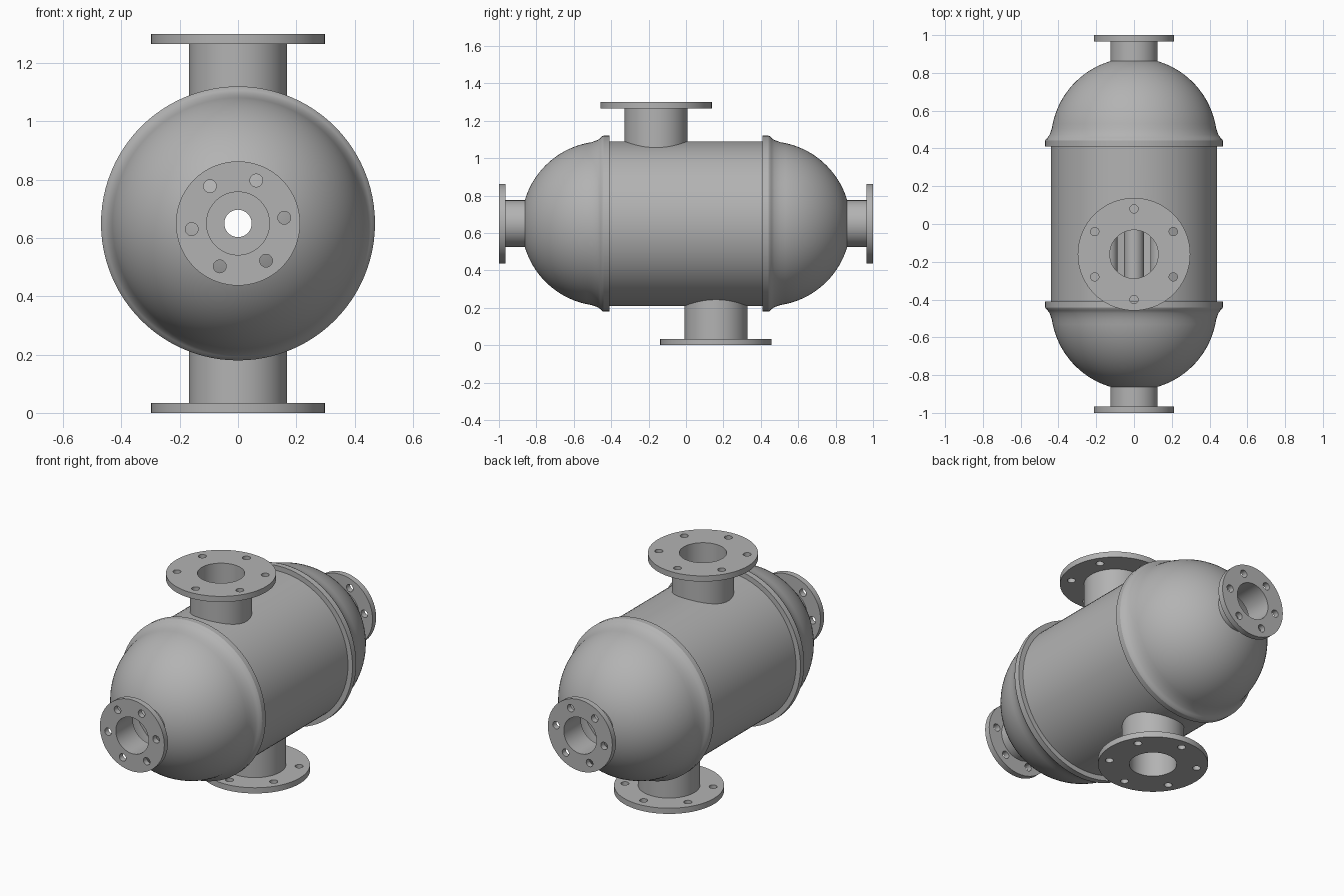
import bpy, bmesh, math
from math import sin, cos, radians, pi
from mathutils import Matrix, Vector

if "Cube" in bpy.data.objects:
    bpy.data.objects.remove(bpy.data.objects["Cube"], do_unlink=True)

steel = bpy.data.materials.new("grey_steel")
steel.use_nodes = True
steel.diffuse_color = (0.45, 0.45, 0.45, 1)
steel.node_tree.nodes["Principled BSDF"].inputs["Base Color"].default_value = (0.45, 0.45, 0.45, 1)

AXIS_Z = 0.65          # height of the vessel's long axis
SHELL_R, WALL = 0.44, 0.03
SHEET_IN, SHEET_OUT = 0.41, 0.442


def make_object(name, bm, matrix):
    """Turn a bmesh into a placed, coloured object."""
    bmesh.ops.recalc_face_normals(bm, faces=bm.faces)
    bm.transform(matrix)
    mesh = bpy.data.meshes.new(name)
    bm.to_mesh(mesh)
    bm.free()
    mesh.materials.append(steel)
    obj = bpy.data.objects.new(name, mesh)
    bpy.context.collection.objects.link(obj)
    return obj


def smooth(obj):
    obj.data.shade_smooth()
    obj.data.set_sharp_from_angle(angle=radians(30))


def lathe(name, profile, matrix, segments=72):
    """Revolve a closed (radius, height) loop around local z."""
    bm = bmesh.new()
    rings = [[bm.verts.new((r * cos(a), r * sin(a), h)) for r, h in profile]
             for a in (2 * pi * i / segments for i in range(segments))]
    n = len(profile)
    for i, ring in enumerate(rings):
        nxt = rings[(i + 1) % segments]
        for j in range(n):
            k = (j + 1) % n
            bm.faces.new((ring[j], nxt[j], nxt[k], ring[k]))
    return make_object(name, bm, matrix)


def tube(name, inner, outer, low, high, matrix, segments=72):
    return lathe(name, [(inner, low), (outer, low), (outer, high), (inner, high)], matrix, segments)


def rods(points, radius, low, high, segments=24):
    """Solid cylinders along local z, used for drilling."""
    bm = bmesh.new()
    for x, y in points:
        bmesh.ops.create_cone(bm, cap_ends=True, segments=segments, radius1=radius, radius2=radius,
                              depth=high - low,
                              matrix=Matrix.Translation((x, y, (low + high) / 2)))
    return bm


def drill(obj, cutter_bm, matrix):
    """Subtract the rods from an object and remove the helper."""
    cutter = make_object("drill_helper", cutter_bm, matrix)
    cutter.hide_render = True
    mod = obj.modifiers.new("drill", "BOOLEAN")
    mod.operation, mod.solver, mod.object = "DIFFERENCE", "EXACT", cutter
    evaluated = obj.evaluated_get(bpy.context.evaluated_depsgraph_get())
    mesh = bpy.data.meshes.new_from_object(evaluated)
    obj.modifiers.clear()
    obj.data = mesh
    bpy.data.objects.remove(cutter, do_unlink=True)


def placed(angle, y=0):
    return Matrix.Translation((0, y, AXIS_Z)) @ Matrix.Rotation(radians(angle), 4, "X")


def nozzle(name, matrix, bore, pipe_r, flange_r, bolt_ring, bolt_start, root, face, thick):
    """Neck and bolted flange in one lathed piece."""
    back = face - thick
    obj = lathe(name, [(bore, root), (pipe_r, root), (pipe_r, back), (flange_r, back),
                       (flange_r, face), (bore, face)], matrix)
    bolts = [(bolt_ring * cos(a), bolt_ring * sin(a))
             for a in (radians(bolt_start + 60 * i) for i in range(6))]
    drill(obj, rods(bolts, 0.022, back - 0.02, face + 0.02), matrix)
    smooth(obj)


front, back = placed(90), placed(-90)
top, bottom = placed(0, -0.16), placed(180, 0.16)

# Cylindrical shell with openings under the two upright nozzles
shell = tube("shell", SHELL_R - WALL, SHELL_R, -SHEET_IN, SHEET_IN, back, 96)
for m in (top, bottom):
    drill(shell, rods([(0, 0)], 0.128, 0.2, 0.6, 72), m)
smooth(shell)

# Hexagonal bundle of tubes
pitch = 0.16
spots = []
for i in range(-2, 3):
    for j in range(-2, 3):
        if abs(i + j) <= 2:
            spots.append((pitch * i * cos(pi / 6), pitch * (j + i / 2)))
for n, (x, y) in enumerate(spots):
    smooth(tube(f"inner_tube_{n + 1}", 0.047, 0.052, -SHEET_OUT, SHEET_OUT,
                back @ Matrix.Translation((x, y, 0)), 32))

# Domed head profile: flared rim, spherical outside, then the inside back to the rim
DOME_BASE = 0.44
neck = 0.125
flare = [(0.47, SHEET_OUT), (0.467, 0.449), (0.457, 0.458), (0.447, 0.472), (0.44, 0.492)]


def arc(radius, start, end_r, steps):
    end = math.acos(end_r / radius)
    return [(radius * cos(a), DOME_BASE + radius * sin(a))
            for a in (start + (end - start) * i / steps for i in range(steps + 1))]


dome = flare + arc(SHELL_R, 0.15, 0.11, 20)
dome += arc(SHELL_R - WALL, 0.01, 0.11, 20)[::-1] + [(SHELL_R - WALL, SHEET_OUT)]

for side, m, start in (("front", front, 7), ("back", back, -7)):
    # Tube sheet, which also forms the collar around the shell
    bm = bmesh.new()
    bmesh.ops.create_cone(bm, cap_ends=True, segments=96, radius1=0.47, radius2=0.47,
                          depth=SHEET_OUT - SHEET_IN,
                          matrix=Matrix.Translation((0, 0, (SHEET_IN + SHEET_OUT) / 2)))
    sheet = make_object(side + "_tube_sheet", bm, m)
    drill(sheet, rods(spots, 0.0515, 0.38, 0.48, 32), m)
    smooth(sheet)
    smooth(lathe(side + "_dome", dome, m, 96))
    nozzle(side + "_nozzle", m, 0.108, neck, 0.213, 0.16, start, 0.845, 1.0, 0.034)

# Upright nozzles, offset toward opposite ends
for side, m in (("top", top), ("bottom", bottom)):
    nozzle(side + "_nozzle", m, 0.128, 0.168, 0.298, 0.24, 30, 0.4, AXIS_Z, 0.034)
